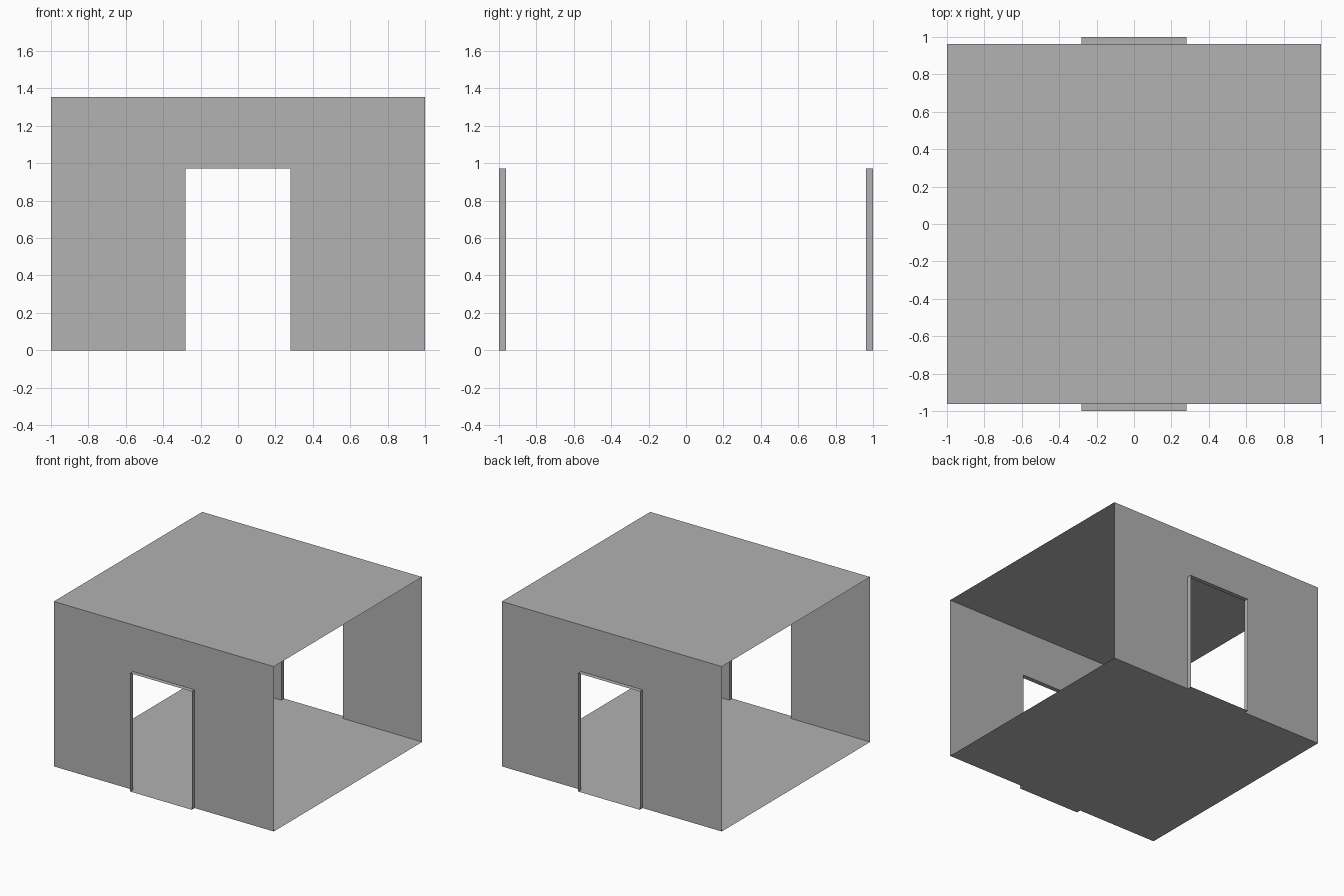
import bpy

HALF_X, WALL_Y, HEIGHT = 1.0, 0.963, 1.355
DOOR_X, DOOR_Z, FRAME_Y = 0.28, 0.972, 1.0

cube = bpy.data.objects.get("Cube")
if cube:
    bpy.data.objects.remove(cube, do_unlink=True)

grey = bpy.data.materials.new("plain grey")
colour = (0.445, 0.445, 0.445, 1)
grey.diffuse_color = colour
grey.use_nodes = True
grey.node_tree.nodes["Principled BSDF"].inputs["Base Color"].default_value = colour


def sheet(name, points, faces):
    """Thin flat-shaded surface made from a few corner points."""
    mesh = bpy.data.meshes.new(name)
    mesh.from_pydata(points, [], faces)
    mesh.materials.append(grey)
    obj = bpy.data.objects.new(name, mesh)
    bpy.context.collection.objects.link(obj)
    return obj


def slab(name, z, order):
    corners = [(-HALF_X, -WALL_Y, z), (HALF_X, -WALL_Y, z),
               (HALF_X, WALL_Y, z), (-HALF_X, WALL_Y, z)]
    return sheet(name, corners, [order])


# Floor and ceiling; the left and right sides stay open
slab("floor", 0, (3, 2, 1, 0))
slab("ceiling", HEIGHT, (0, 1, 2, 3))

# Each end has a wall with a doorway and a shallow frame standing out from it
for side, label in ((-1, "front"), (1, "back")):
    wall_y, frame_y = side * WALL_Y, side * FRAME_Y
    outline = [(-HALF_X, 0), (-DOOR_X, 0), (-DOOR_X, DOOR_Z), (DOOR_X, DOOR_Z),
               (DOOR_X, 0), (HALF_X, 0), (HALF_X, HEIGHT), (-HALF_X, HEIGHT)]
    # Piers either side of the door, and the lintel between them
    wall_faces = [(0, 1, 2, 7), (2, 3, 6, 7), (3, 4, 5, 6)]
    # Jambs, head and threshold of the door frame
    opening = [(-DOOR_X, 0), (-DOOR_X, DOOR_Z), (DOOR_X, DOOR_Z), (DOOR_X, 0)]
    frame_faces = [(i, (i + 1) % 4, (i + 1) % 4 + 4, i + 4) for i in range(4)]
    if side > 0:
        wall_faces = [f[::-1] for f in wall_faces]
        frame_faces = [f[::-1] for f in frame_faces]
    sheet(label + "_wall", [(x, wall_y, z) for x, z in outline], wall_faces)
    sheet(label + "_door_frame",
          [(x, y, z) for y in (wall_y, frame_y) for x, z in opening], frame_faces)
